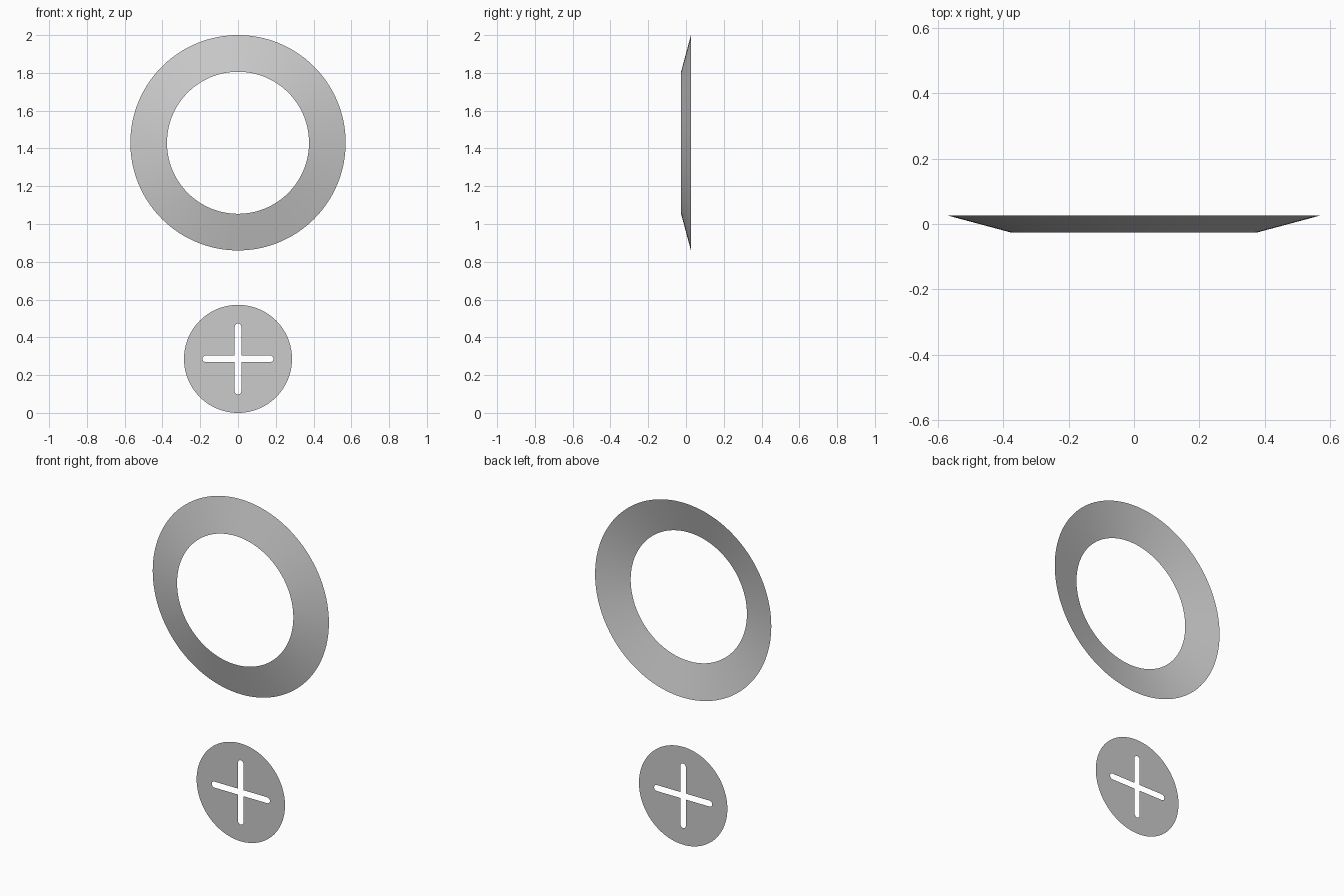
import bpy, bmesh
from math import sin, cos, pi
from mathutils import Matrix, Vector

if "Cube" in bpy.data.objects:
    bpy.data.objects.remove(bpy.data.objects["Cube"])

HALF_DEPTH = 0.026


def finish(bm, name, smooth=False):
    mesh = bpy.data.meshes.new(name)
    bm.to_mesh(mesh)
    bm.free()
    for p in mesh.polygons:
        p.use_smooth = smooth
    obj = bpy.data.objects.new(name, mesh)
    bpy.context.collection.objects.link(obj)
    return obj


def arc(cx, cz, r, a0, a1, n):
    return [(cx + r * cos(a0 + (a1 - a0) * i / n),
             cz + r * sin(a0 + (a1 - a0) * i / n)) for i in range(n + 1)]


def add_loop(bm, pts, y, z):
    vs = [bm.verts.new((px, y, z + pz)) for px, pz in pts]
    return [bm.edges.new((v, vs[(i + 1) % len(vs)])) for i, v in enumerate(vs)]


# Ring: open cone band, narrow rim towards the front
bm = bmesh.new()
bmesh.ops.create_cone(bm, cap_ends=False, segments=128, radius1=0.57, radius2=0.376,
                      depth=2 * HALF_DEPTH,
                      matrix=Matrix.Translation((0, 0, 1.43)) @ Matrix.Rotation(pi / 2, 4, 'X'))
finish(bm, "conical_ring", smooth=True)

# Disc: flat sheet with a round-ended cross slot
bm = bmesh.new()
w, reach = 0.0175, 0.188
arm = arc(reach - w, 0, w, -pi / 2, pi / 2, 10) + [(w, w)]
cross = []
for k in range(4):
    c, s = cos(k * pi / 2), sin(k * pi / 2)
    cross += [(x * c - z * s, x * s + z * c) for x, z in arm]
edges = add_loop(bm, arc(0, 0, 0.286, 0, 2 * pi, 96)[:-1], HALF_DEPTH, 0.286)
edges += add_loop(bm, cross, HALF_DEPTH, 0.286)
bmesh.ops.triangle_fill(bm, use_beauty=True, edges=edges, normal=Vector((0, -1, 0)))
bm.normal_update()
bmesh.ops.reverse_faces(bm, faces=[f for f in bm.faces if f.normal.y > 0])
finish(bm, "slotted_disc")
